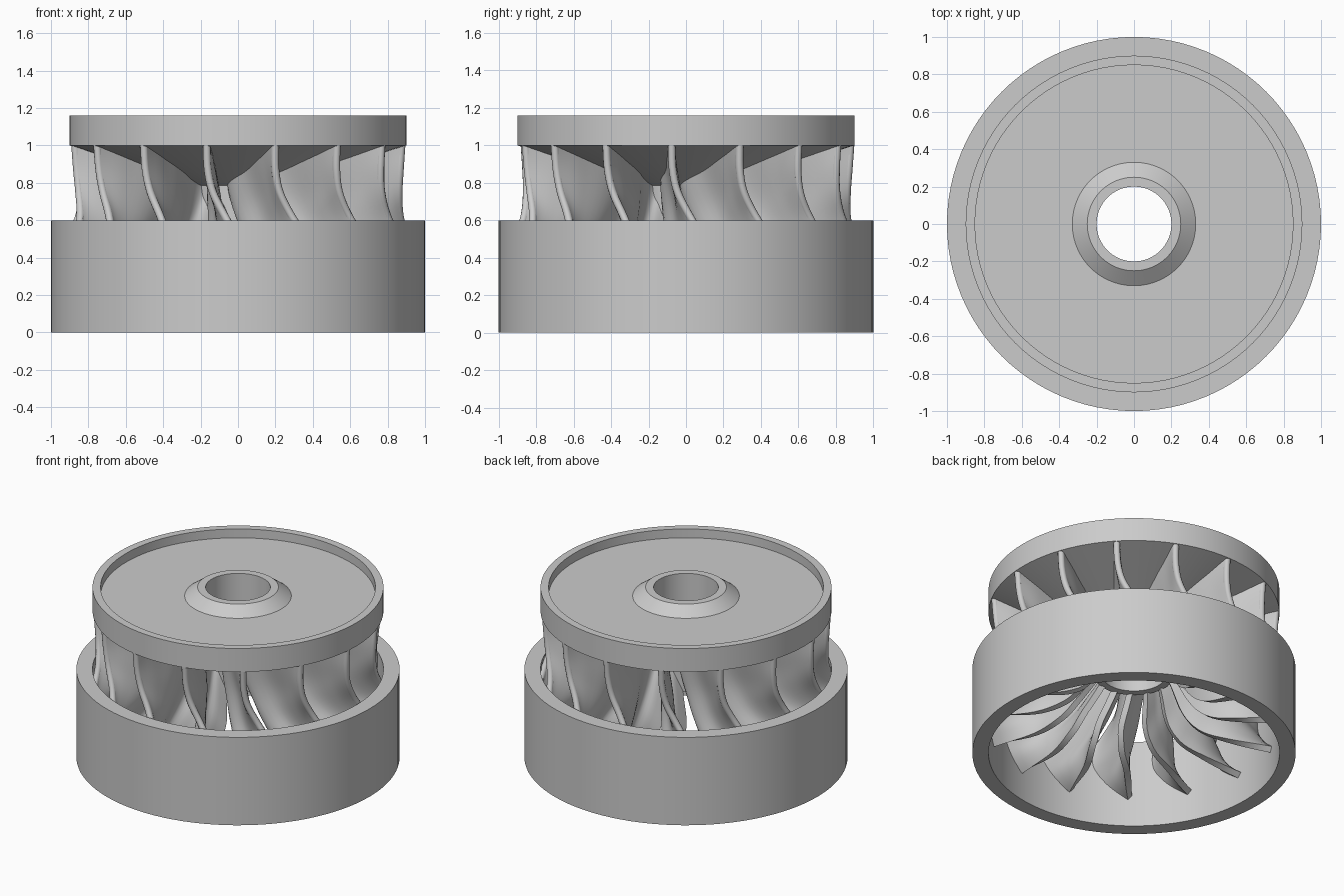
import bpy, bmesh
from math import radians, cos, sin, pi
from mathutils import Vector

cube = bpy.data.objects.get("Cube")
if cube:
    bpy.data.objects.remove(cube)

# One plain metal colour
metal = bpy.data.materials.new("grey_metal")
metal.use_nodes = True
GREY = (0.6, 0.6, 0.6, 1)
metal.diffuse_color = GREY
metal.node_tree.nodes["Principled BSDF"].inputs["Base Color"].default_value = GREY

BLADES = 15
FIRST_ANGLE = -5


def finish(name, bm, thickness=0):
    bmesh.ops.recalc_face_normals(bm, faces=bm.faces)
    mesh = bpy.data.meshes.new(name)
    bm.to_mesh(mesh)
    bm.free()
    obj = bpy.data.objects.new(name, mesh)
    bpy.context.collection.objects.link(obj)
    mesh.materials.append(metal)
    bpy.ops.object.select_all(action='DESELECT')
    obj.select_set(True)
    bpy.context.view_layer.objects.active = obj
    if thickness:
        solid = obj.modifiers.new("thickness", 'SOLIDIFY')
        solid.thickness = thickness
        solid.offset = 0
        bpy.ops.object.modifier_apply(modifier=solid.name)
    bpy.ops.object.shade_smooth_by_angle(angle=radians(30))


def lathe(name, profile, steps=96):
    """Turn a closed (radius, height) outline around the z axis."""
    bm = bmesh.new()
    rings = [[bm.verts.new((r * cos(2 * pi * i / steps), r * sin(2 * pi * i / steps), z))
              for r, z in profile] for i in range(steps)]
    n = len(profile)
    for i in range(steps):
        a, b = rings[i], rings[(i + 1) % steps]
        for j in range(n):
            k = (j + 1) % n
            bm.faces.new((a[j], b[j], b[k], a[k]))
    finish(name, bm)


def spline(points, t):
    """Smooth curve through (radius, height, angle) points, t from 0 to 1."""
    p = [Vector(q) for q in points]
    p = [2 * p[0] - p[1]] + p + [2 * p[-1] - p[-2]]
    spans = len(p) - 3
    i = min(int(t * spans), spans - 1)
    u = t * spans - i
    a, b, c, d = p[i:i + 4]
    return 0.5 * (2 * b + (c - a) * u + (2 * a - 5 * b + 4 * c - d) * u ** 2
                  + (3 * b - a - 3 * c + d) * u ** 3)


def to_xyz(q, turn):
    a = radians(q.z + turn)
    return Vector((q.x * cos(a), q.x * sin(a), q.y))


# Hub: recessed crown plate, raised boss, cone underneath and bored sleeve
lathe("hub_crown", [(0.2, 1.16), (0.25, 1.16), (0.33, 1.1), (0.85, 1.1), (0.85, 1.16),
                    (0.9, 1.16), (0.9, 1.0), (0.25, 0.785), (0.25, 0.56), (0.2, 0.56)])

# Outer band around the blade outlets
lathe("outer_band", [(1, 0), (1, 0.6), (0.9, 0.6), (0.9, 0)])

# Four edges of one blade as (radius, height, turn in degrees)
lead = [(0.878, 1.01, 0), (0.868, 0.87, 0.3), (0.86, 0.75, 2), (0.864, 0.63, 6), (0.9, 0.5, 11)]
band_edge = [lead[-1], (0.91, 0.4, 10), (0.91, 0.3, 5), (0.905, 0.2, -3.5)]
hub_edge = [lead[0], (0.68, 0.94, -2), (0.45, 0.865, -7),
            (0.24, 0.79, -22), (0.24, 0.67, -10), (0.24, 0.56, 2)]
trail = [hub_edge[-1], (0.34, 0.4, 8), (0.45, 0.285, 5), (0.62, 0.225, -1), band_edge[-1]]


def blade_point(s, t):
    """Blend the four edges: s runs lead to trail, t runs hub to band."""
    h, b = spline(hub_edge, s), spline(band_edge, s)
    l, r = spline(lead, t), spline(trail, t)
    c = [Vector(q) for q in (lead[0], lead[-1], trail[0], trail[-1])]
    corners = (1 - s) * ((1 - t) * c[0] + t * c[1]) + s * ((1 - t) * c[2] + t * c[3])
    return (1 - t) * h + t * b + (1 - s) * l + s * r - corners


# Ring of curved blades
NS, NT = 24, 20
bm = bmesh.new()
for k in range(BLADES):
    turn = FIRST_ANGLE + 360 / BLADES * k
    grid = [[bm.verts.new(to_xyz(blade_point(i / NS, j / NT), turn)) for j in range(NT + 1)]
            for i in range(NS + 1)]
    for i in range(NS):
        for j in range(NT):
            bm.faces.new((grid[i][j], grid[i + 1][j], grid[i + 1][j + 1], grid[i][j + 1]))
finish("runner_blades", bm, thickness=0.04)

# Rounded leading edges
curve = bpy.data.curves.new("blade_leading_edges", 'CURVE')
curve.dimensions = '3D'
curve.bevel_depth = 0.021
curve.bevel_resolution = 3
curve.materials.append(metal)
for k in range(BLADES):
    path = curve.splines.new('POLY')
    path.points.add(NT)
    for j, point in enumerate(path.points):
        point.co = (*to_xyz(spline(lead, j / NT), FIRST_ANGLE + 360 / BLADES * k), 1)
    path.use_smooth = True
bpy.context.collection.objects.link(bpy.data.objects.new("blade_leading_edges", curve))
